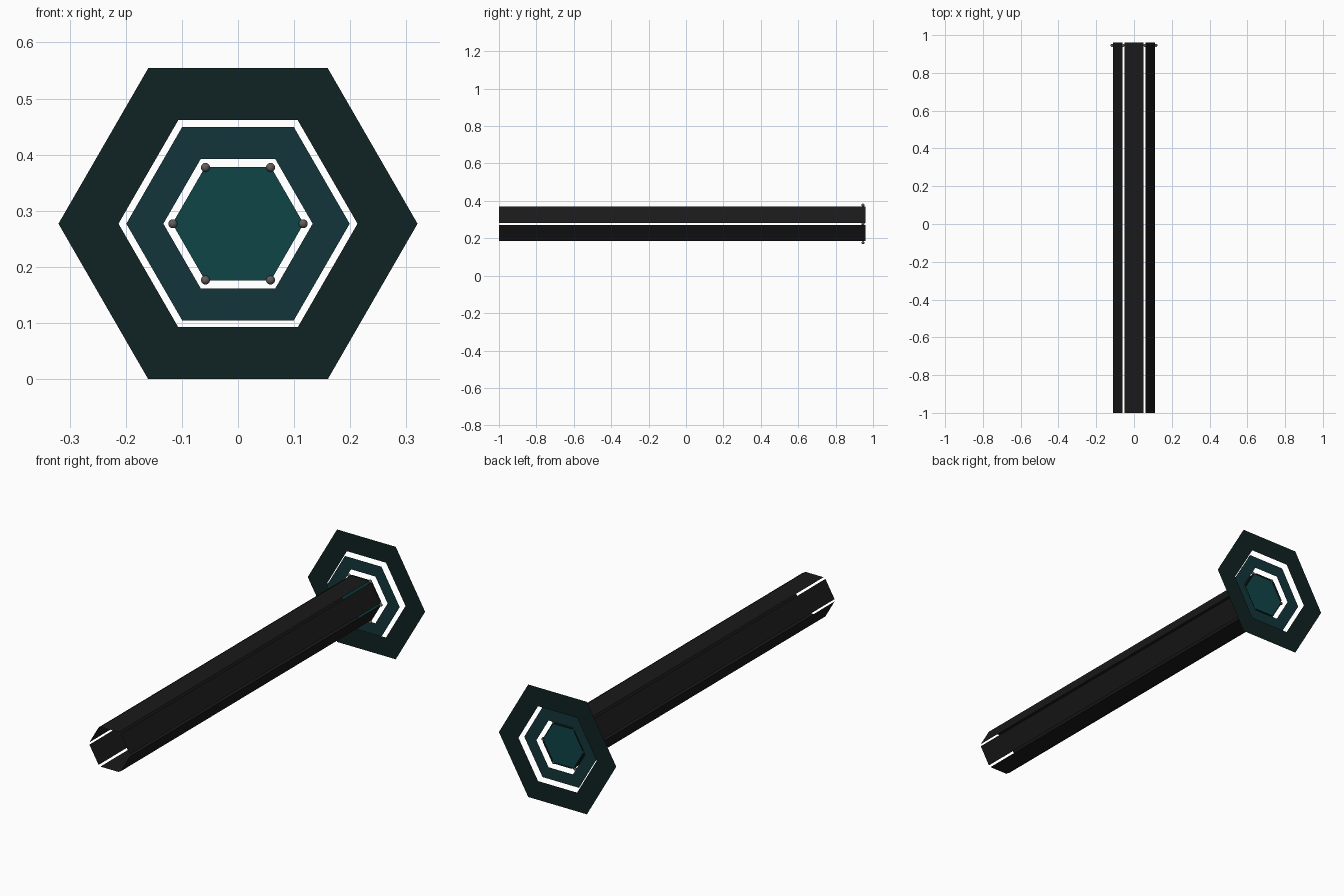
import bpy, bmesh
from math import cos, sin, pi

if "Cube" in bpy.data.objects:
    bpy.data.objects.remove(bpy.data.objects["Cube"])

CZ = 0.277  # height of the tunnel axis


def material(name, rgb):
    m = bpy.data.materials.new(name)
    m.diffuse_color = (*rgb, 1)
    m.use_nodes = True
    m.node_tree.nodes["Principled BSDF"].inputs["Base Color"].default_value = m.diffuse_color
    return m


def mesh_object(name, verts, faces, mat):
    me = bpy.data.meshes.new(name)
    me.from_pydata(verts, [], faces)
    me.materials.append(mat)
    ob = bpy.data.objects.new(name, me)
    bpy.context.collection.objects.link(ob)
    return ob


def hexagon(r, y):
    return [(r * cos(k * pi / 3), y, CZ + r * sin(k * pi / 3)) for k in range(6)]


def hex_ring(name, outer, inner, y, mat):
    faces = [(k, 6 + k, 6 + (k + 1) % 6, (k + 1) % 6) for k in range(6)]
    return mesh_object(name, hexagon(outer, y) + hexagon(inner, y), faces, mat)


black = material("tunnel_black", (0.01, 0.01, 0.01))
dark = material("dark_teal", (0.005, 0.016, 0.016))
mid = material("mid_teal", (0.006, 0.036, 0.042))
teal = material("teal", (0.005, 0.058, 0.064))
grey = material("stud_grey", (0.12, 0.11, 0.11))

# Stepped flat end rings and the centre plate
hex_ring("outer_ring", 0.32, 0.213, 1.0, dark)
hex_ring("middle_ring", 0.199, 0.133, 0.975, mid)
mesh_object("centre_plate", hexagon(0.117, 0.95), [tuple(range(6))], teal)

# Six thin wall panels with open slits at the corners
APOTHEM, HALF = 0.098, 0.05
for k in range(6):
    a = pi / 6 + k * pi / 3
    ends = [(APOTHEM * cos(a) - t * sin(a), CZ + APOTHEM * sin(a) + t * cos(a))
            for t in (-HALF, HALF)]
    (x0, z0), (x1, z1) = ends
    mesh_object(f"wall_panel_{k + 1}",
                [(x0, -1, z0), (x1, -1, z1), (x1, 0.96, z1), (x0, 0.96, z0)],
                [(0, 1, 2, 3)], black)

# Small round studs on the corners of the centre plate
for k, p in enumerate(hexagon(0.116, 0.946)):
    stud = mesh_object(f"corner_stud_{k + 1}", [], [], grey)
    bm = bmesh.new()
    bmesh.ops.create_uvsphere(bm, u_segments=16, v_segments=10, radius=0.008)
    for f in bm.faces:
        f.smooth = True
    bm.to_mesh(stud.data)
    bm.free()
    stud.location = p
